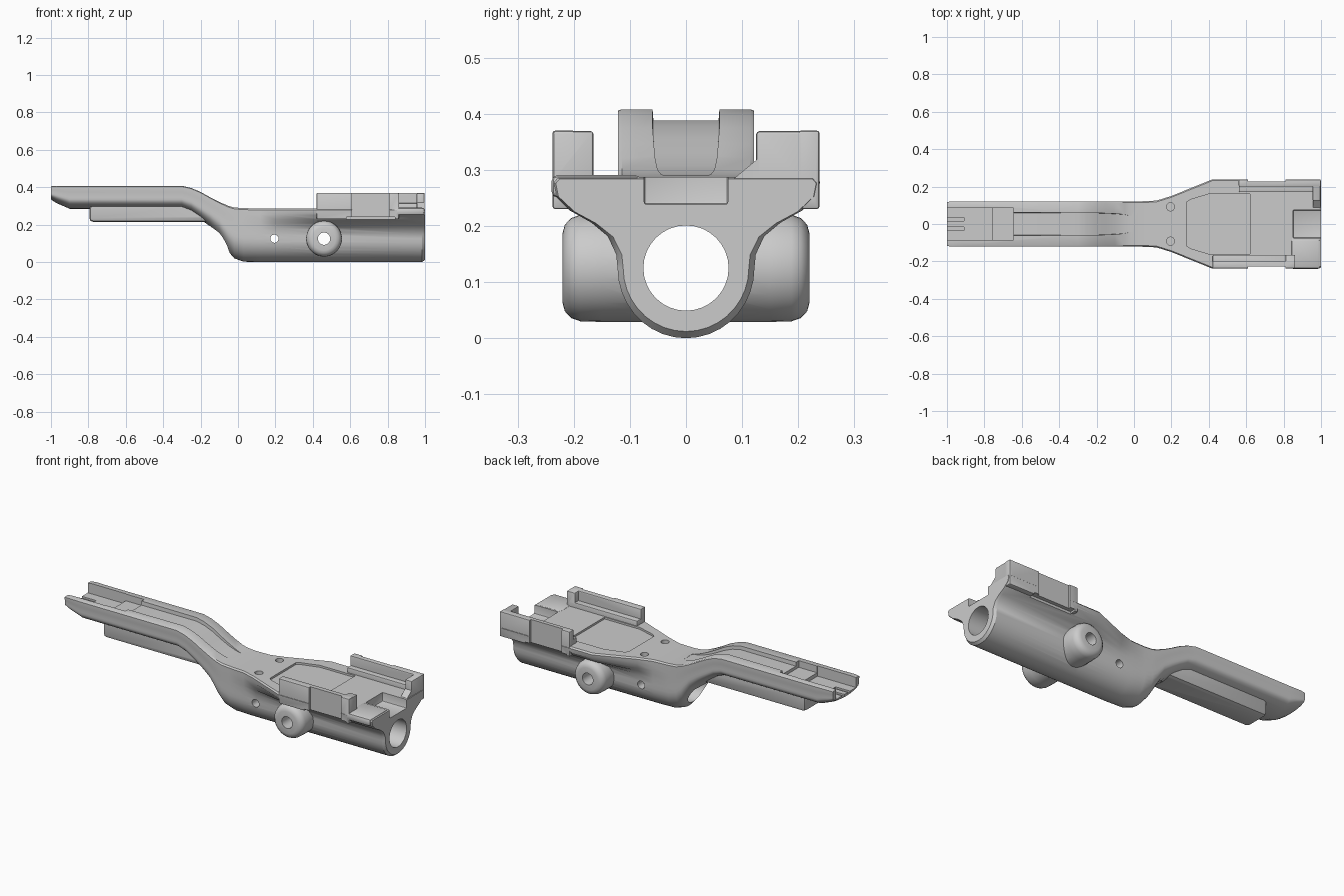
import bpy, bmesh, math
from mathutils import Matrix, Vector

if "Cube" in bpy.data.objects:
    bpy.data.objects.remove(bpy.data.objects["Cube"])


def finish(bm, name):
    bmesh.ops.recalc_face_normals(bm, faces=bm.faces[:])
    me = bpy.data.meshes.new(name)
    bm.to_mesh(me)
    bm.free()
    ob = bpy.data.objects.new(name, me)
    bpy.context.collection.objects.link(ob)
    return ob


def loft(name, rings):
    bm = bmesh.new()
    vs = [[bm.verts.new(p) for p in ring] for ring in rings]
    n = len(vs[0])
    for a, b in zip(vs, vs[1:]):
        for i in range(n):
            j = (i + 1) % n
            bm.faces.new((a[i], a[j], b[j], b[i]))
    bm.faces.new(vs[0])
    bm.faces.new(vs[-1])
    return finish(bm, name)


def box(name, x0, x1, y0, y1, z0, z1, bevel=0):
    bm = bmesh.new()
    size, mid = (x1 - x0, y1 - y0, z1 - z0), ((x0 + x1) / 2, (y0 + y1) / 2, (z0 + z1) / 2)
    bmesh.ops.create_cube(bm, size=1, matrix=Matrix.Translation(mid) @ Matrix.Diagonal((*size, 1)))
    if bevel:
        bmesh.ops.bevel(bm, geom=bm.edges[:], offset=bevel, segments=2, profile=0.5, affect='EDGES')
    return finish(bm, name)


def lathe(name, profile, origin, axis, n=32):
    """Closed solid of revolution; profile is (distance along axis, radius)."""
    rot = Vector((0, 0, 1)).rotation_difference(Vector(axis))
    o = Vector(origin)
    return loft(name, [[o + rot @ Vector((r * math.cos(2 * math.pi * i / n),
                                          r * math.sin(2 * math.pi * i / n), d))
                        for i in range(n)] for d, r in profile])


def rod(name, r, length, origin, axis, n=24):
    return lathe(name, [(-length / 2, r), (length / 2, r)], origin, axis, n)


def combine(target, other, op):
    mod = target.modifiers.new(op, 'BOOLEAN')
    mod.operation, mod.object, mod.solver = op, other, 'EXACT'
    bpy.context.view_layer.objects.active = target
    bpy.ops.object.modifier_apply(modifier=mod.name)
    bpy.data.objects.remove(other)


# Main body: x, top z, bottom z, top half width, lower half width, belly height
STATIONS = [
    (-1.0, .405, .335, .118, .116, .03), (-.97, .408, .315, .121, .118, .04),
    (-.9, .408, .285, .121, .118, .05), (-.3, .408, .285, .121, .118, .05),
    (-.25, .396, .265, .121, .118, .055), (-.2, .375, .23, .121, .118, .06),
    (-.15, .347, .19, .121, .118, .07), (-.1, .321, .14, .121, .118, .085),
    (-.05, .30, .055, .121, .119, .11), (-.02, .292, .02, .121, .12, .12),
    (.03, .288, .002, .121, .12, .125), (.12, .287, 0, .125, .122, .125),
    (.2, .287, 0, .15, .122, .125), (.42, .287, 0, .239, .122, .125),
    (.985, .287, 0, .239, .122, .125), (1.0, .284, .012, .232, .112, .113)]
FLARE = [(.15, .02), (.35, .15), (.5, .4), (.63, .72), (.8, .96), (.95, 1)]


def section(x, zt, zb, w, r, v):
    zc = zb + v
    half = [(r * math.sin(a), zc - v * math.cos(a)) for a in [math.pi / 18 * i for i in range(10)]]
    half += [(r + (w - r) * t, zc + (zt - zc) * f) for f, t in FLARE]
    half.append((w - .007, zt))
    return [(x, y, z) for y, z in half] + [(x, -y, z) for y, z in reversed(half[1:])]


body = loft("receiver_frame", [section(*s) for s in STATIONS])

# Raised rails, locating hooks, ledges and the rib below the arm
solids = [
    box("arm_rib", -.795, -.1, -.075, .075, .215, .33, .02),
    box("near_wall", .42, .86, -.238, -.197, .23, .37, .005),
    box("near_ledge", .421, .85, -.21, -.165, .25, .315, .005),
    box("near_hook", .81, .861, -.237, -.165, .25, .369, .005),
    box("near_lip", .84, .995, -.24, -.08, .25, .291, .012),
    box("far_wall", .56, .998, .2, .238, .23, .37, .005),
    box("far_ledge", .561, .97, .17, .21, .25, .315, .005),
    box("far_hook", .955, .997, .125, .237, .25, .369, .006)]
solids.append(loft("far_hook_foot", [[(x, .08, .27), (x, .14, .27), (x, .14, .33), (x, .08, .28)]
                                     for x in (.956, .996)]))

# Side bosses, rounded at both ends
edge = [(.22, .062), (.216, .077), (.205, .089), (.188, .095), (.15, .096)]
solids.append(lathe("side_boss", [(-d, r) for d, r in edge] + edge[::-1], (.46, 0, .125), (0, 1, 0), 36))
for s in solids:
    combine(body, s, 'UNION')

# Long bore, cross holes and vertical pin holes
cuts = [rod("bore", .076, 3, (0, 0, .125), (1, 0, 0), 32),
        rod("boss_hole", .033, 1, (.46, 0, .125), (0, 1, 0)),
        rod("pin_hole", .022, 1, (.195, 0, .125), (0, 1, 0))]
for s in (-1, 1):
    cuts.append(rod("screw_hole", .022, .2, (.195, s * .092, .3), (0, 0, 1), 16))
    # Recessed side panel and the slot beneath it
    for a, b, c, d, e in ((.61, .81, .226, .238, .4), (.58, .84, .205, .217, .24)):
        cuts.append(box("side_slot", a, b, min(s * c, s * .3), max(s * c, s * .3), d, e))

# Deck recess with angled front corners, and the end notch
outline = [(.62, -.16), (.62, .16), (.4, .16), (.3, .13), (.28, .115), (.28, -.115), (.3, -.13), (.4, -.16)]
cuts.append(loft("deck_recess", [[(x, y, z) for x, y in outline] for z in (.276, .35)]))
cuts.append(box("end_notch", .85, 1.1, -.075, .075, .238, .4, .006))

# Channel along the arm: x, floor z, half width
channel = [(-.66, .386, .068), (-.3, .388, .066), (-.25, .377, .066), (-.2, .357, .066),
           (-.15, .331, .064), (-.1, .308, .062), (-.05, .293, .058), (-.01, .2905, .05)]
cuts.append(loft("arm_channel", [[(x, -w + .008, z), (x, w - .008, z), (x, w, z + .1), (x, -w, z + .1)]
                                 for x, z, w in channel]))
cuts.append(box("arm_step", -.77, -.645, -.085, .085, .37, .5))
cuts.append(box("arm_pocket", -1.1, -.76, -.088, .088, .35, .5))
for y in (-.025, .025):
    cuts.append(box("pocket_groove", -1.1, -.91, y - .01, y + .01, .34, .4))
for c in cuts:
    combine(body, c, 'DIFFERENCE')

for o in bpy.context.selected_objects:
    o.select_set(False)
body.select_set(True)
bpy.context.view_layer.objects.active = body
bpy.ops.object.shade_smooth_by_angle(angle=math.radians(32))
